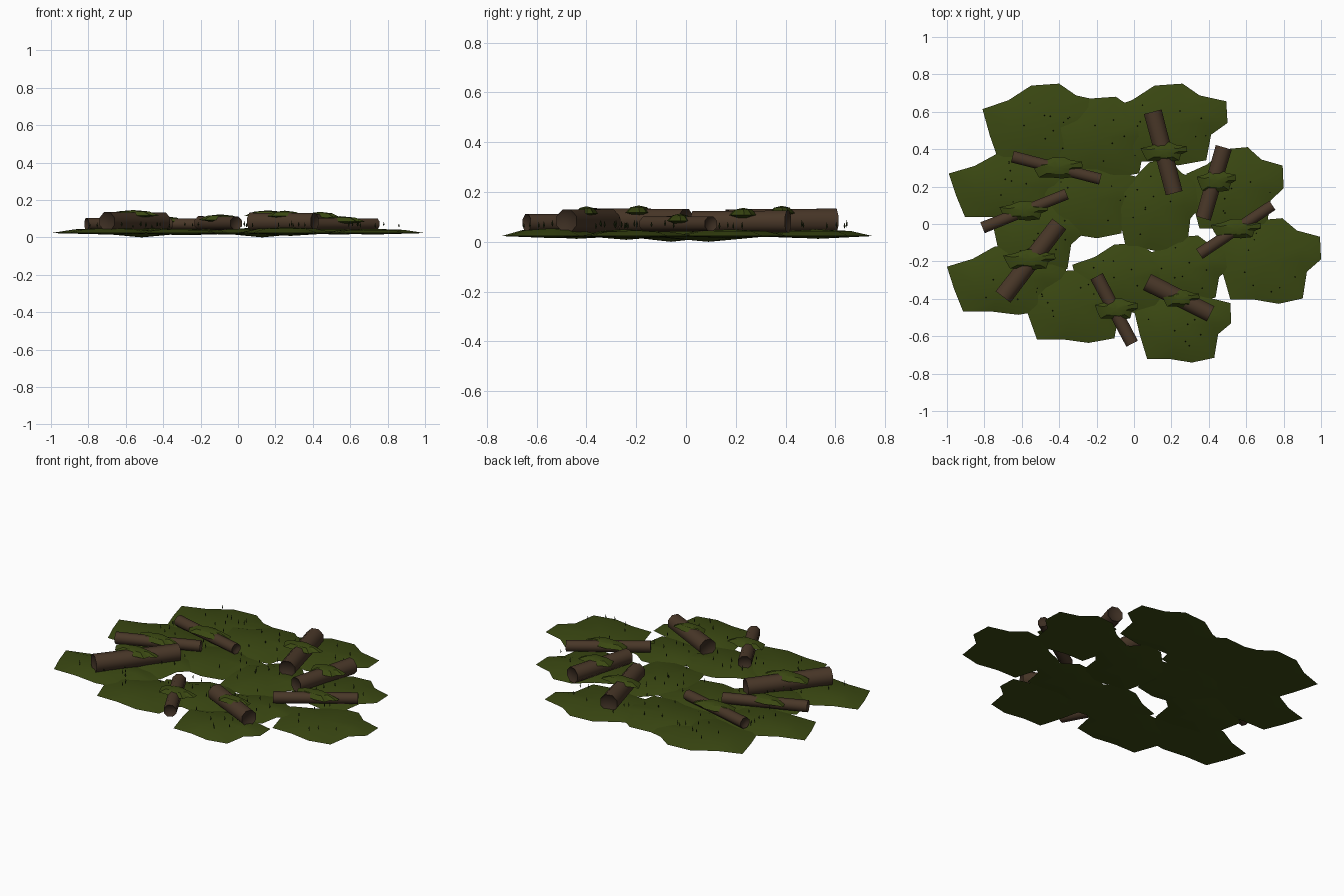
import bpy, bmesh, math, random
from mathutils import Vector

if "Cube" in bpy.data.objects:
    bpy.data.objects.remove(bpy.data.objects["Cube"])

random.seed(4)


def material(name, rgb):
    m = bpy.data.materials.new(name)
    m.diffuse_color = (*rgb, 1)
    m.use_nodes = True
    m.node_tree.nodes["Principled BSDF"].inputs["Base Color"].default_value = m.diffuse_color
    return m


MOSS = material("moss_green", (0.043, 0.065, 0.006))
BARK = material("bark_brown", (0.066, 0.038, 0.021))
WOOD = material("dark_end_wood", (0.045, 0.027, 0.016))
SPROUT = material("sprout_dark_green", (0.02, 0.032, 0.006))

# Ragged clump outline shared by every piece of moss (unit size)
OUTLINE = [(1, .05), (.98, .6), (.54, .75), (.26, 1.05), (-.2, 1), (-.57, .63),
           (-1, .4), (-.88, -.27), (-.73, -.93), (-.27, -.93), (.19, -1.03),
           (.65, -.9), (.73, -.25)]


def finish(name, bm, mats, angle):
    bmesh.ops.recalc_face_normals(bm, faces=bm.faces)
    me = bpy.data.meshes.new(name)
    bm.to_mesh(me)
    bm.free()
    for m in mats:
        me.materials.append(m)
    ob = bpy.data.objects.new(name, me)
    bpy.context.collection.objects.link(ob)
    if angle:
        bpy.ops.object.select_all(action='DESELECT')
        ob.select_set(True)
        bpy.context.view_layer.objects.active = ob
        bpy.ops.object.shade_smooth_by_angle(angle=math.radians(angle))
    return ob


def moss_clump(name, cx, cy, hw, hh, low, rim, top):
    """Low dome on the ragged outline, with a shallow pointed underside."""
    bm = bmesh.new()

    def ring(s, z):
        return [bm.verts.new((cx + hw * u * s, cy + hh * v * s, z)) for u, v in OUTLINE]

    outer = ring(1, rim)
    inner = ring(0.6, rim + (top - rim) * 0.75)
    tip = bm.verts.new((cx, cy, top))
    base = bm.verts.new((cx, cy, low))
    n = len(OUTLINE)
    for i in range(n):
        j = (i + 1) % n
        bm.faces.new((outer[i], outer[j], inner[j], inner[i]))
        bm.faces.new((inner[i], inner[j], tip))
        bm.faces.new((outer[j], outer[i], base))
    finish(name, bm, [MOSS], 30)


def log(name, a, b, r, z):
    """Eight-sided log with slightly recessed cut ends."""
    bm = bmesh.new()
    a, b = Vector((*a, z)), Vector((*b, z))
    d = (b - a).normalized()
    side = d.cross(Vector((0, 0, 1)))
    up = Vector((0, 0, 1))
    n = 8
    rings = []
    for p, s in ((a + d * .012, .65), (a, 1), (a.lerp(b, .5), .96), (b, .94), (b - d * .012, .6)):
        rings.append([bm.verts.new(p + r * s * (side * math.cos(t) + up * math.sin(t)))
                      for t in (math.tau * (k + .5) / n for k in range(n))])
    for q, (r0, r1) in enumerate(zip(rings, rings[1:])):
        for i in range(n):
            f = bm.faces.new((r0[i], r0[(i + 1) % n], r1[(i + 1) % n], r1[i]))
            f.material_index = 1 if q in (0, 3) else 0
    for end in (rings[0], rings[-1]):
        bm.faces.new(end).material_index = 1
    finish(name, bm, [BARK, WOOD], 50)


# Ground moss: centre, half width, half height, underside depth
PATCHES = [(-.485, .53, .325, .21, .015), (.175, .53, .325, .21, .012),
           (-.18, .46, .32, .21, .015), (-.67, .2, .32, .175, .015),
           (-.68, -.3, .32, .18, .015), (-.515, -.06, .245, .2, 0),
           (-.3, -.44, .3, .19, .012), (-.05, -.29, .28, .18, .015),
           (.26, -.54, .26, .195, .015), (.72, -.2, .28, .22, .015),
           (.54, .18, .26, .22, .015), (.13, .09, .235, .24, 0),
           (-.25, .13, .28, .2, .012), (.28, -.24, .24, .17, .008)]
for i, (x, y, w, h, low) in enumerate(PATCHES):
    moss_clump(f"moss_patch_{i + 1}", x, y, w, h, low, .023, .046 + .004 * (i % 3))

# Fallen logs: two ends, radius, then the moss cap centre and half sizes
LOGS = [((-.70, -.39), (-.40, .0), .054, (-.56, -.19, .14, .052)),
        ((-.81, -.02), (-.36, .16), .034, (-.59, .07, .13, .05)),
        ((-.65, .36), (-.18, .24), .034, (-.41, .30, .135, .055)),
        ((.10, .60), (.215, .165), .053, (.16, .385, .125, .05)),
        ((.48, .41), (.37, .03), .048, (.44, .23, .105, .056)),
        ((.35, -.16), (.74, .10), .034, (.545, -.025, .135, .05)),
        ((.07, -.31), (.41, -.48), .052, (.25, -.40, .1, .045)),
        ((-.2, -.28), (-.01, -.64), .04, (-.095, -.455, .115, .055))]
for i, (a, b, r, (cx, cy, w, h)) in enumerate(LOGS):
    z = .05 + r * .65
    log(f"log_{i + 1}", a, b, r, z)
    top = z + r
    moss_clump(f"log_moss_cap_{i + 1}", cx, cy, w, h, top - .04, top - .022, top + .007)

# Tiny upright sprouts scattered over the moss
bm = bmesh.new()
for x, y, w, h, _ in PATCHES:
    for _ in range(8):
        t, s = random.uniform(0, math.tau), .75 * math.sqrt(random.random())
        px, py = x + w * s * math.cos(t), y + h * s * math.sin(t)
        z0, tall = random.uniform(.048, .06), random.uniform(.022, .032)
        mid = [bm.verts.new((px + .004 * c, py + .004 * d, z0 + tall * .4))
               for c, d in ((1, 0), (0, 1), (-1, 0), (0, -1))]
        lo, hi = bm.verts.new((px, py, z0)), bm.verts.new((px, py, z0 + tall))
        for k in range(4):
            bm.faces.new((mid[k], mid[(k + 1) % 4], hi))
            bm.faces.new((mid[(k + 1) % 4], mid[k], lo))
finish("moss_sprouts", bm, [SPROUT], 0)
